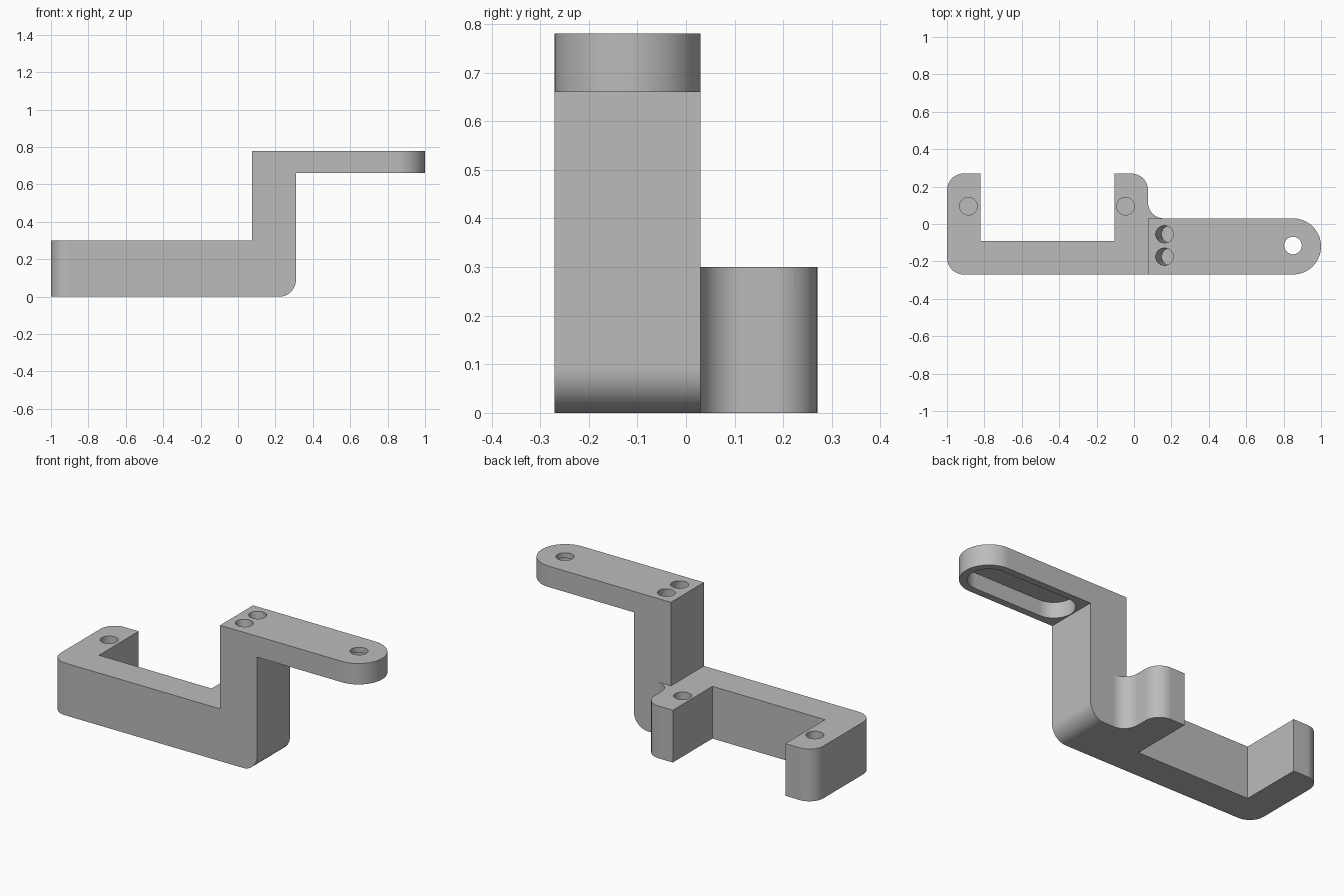
import bpy, bmesh
from math import sin, cos, radians
from mathutils import Matrix, Vector

cube = bpy.data.objects.get("Cube")
if cube:
    bpy.data.objects.remove(cube, do_unlink=True)

grey = bpy.data.materials.new("plain grey")
grey.use_nodes = True
colour = (0.5, 0.5, 0.5, 1)
grey.diffuse_color = colour
grey.node_tree.nodes["Principled BSDF"].inputs["Base Color"].default_value = colour


def arc(cx, cy, r, start, end, steps=16):
    angles = [radians(start + (end - start) * i / steps) for i in range(steps + 1)]
    return [(cx + r * cos(a), cy + r * sin(a)) for a in angles]


def finish(bm, name):
    bmesh.ops.recalc_face_normals(bm, faces=bm.faces)
    mesh = bpy.data.meshes.new(name)
    bm.to_mesh(mesh)
    bm.free()
    mesh.materials.append(grey)
    obj = bpy.data.objects.new(name, mesh)
    bpy.context.collection.objects.link(obj)
    return obj


def prism(name, outline, place, start, end):
    """Extrude a 2D outline; place(u, v, w) maps it into space."""
    bm = bmesh.new()
    face = bm.faces.new([bm.verts.new(place(u, v, start)) for u, v in outline])
    out = bmesh.ops.extrude_face_region(bm, geom=[face])
    shift = Vector(place(0, 0, end)) - Vector(place(0, 0, start))
    moved = [g for g in out["geom"] if isinstance(g, bmesh.types.BMVert)]
    bmesh.ops.translate(bm, verts=moved, vec=shift)
    return finish(bm, name)


def drill(name, centre, radius, depth, tilt=0):
    """Cylinder centred on the surface, reaching depth below it."""
    bm = bmesh.new()
    bmesh.ops.create_cone(
        bm, cap_ends=True, segments=48, radius1=radius, radius2=radius,
        depth=2 * depth,
        matrix=Matrix.Translation(centre) @ Matrix.Rotation(radians(tilt), 4, "Y"))
    return finish(bm, name)


def combine(body, tool, operation="DIFFERENCE"):
    mod = body.modifiers.new("cut", "BOOLEAN")
    mod.object, mod.operation, mod.solver = tool, operation, "EXACT"
    bpy.context.view_layer.objects.active = body
    bpy.ops.object.modifier_apply(modifier=mod.name)
    bpy.data.objects.remove(tool, do_unlink=True)


def flat(u, v, w):
    return (u, v, w)


def upright(u, v, w):
    return (u, w, v)


# Plan outline: rounded base with two rear lugs, and the round-ended arm
plan = (arc(-.91, -.18, .09, 180, 270)
        + arc(.85, -.12, .15, -90, 90, 32)
        + arc(.16, .115, .085, 270, 180)
        + arc(-.015, .18, .09, 0, 90)
        + [(-.105, .27), (-.105, -.09), (-.82, -.09), (-.82, .27)]
        + arc(-.91, .18, .09, 90, 180))
bracket = prism("stepped_bracket", plan, flat, -.1, .9)

# Stepped side profile: base, column and raised arm
side = ([(-1.1, 0)] + arc(.22, .09, .09, -90, 0)
        + [(.31, .66), (1.1, .66), (1.1, .78), (.075, .78), (.075, .3), (-1.1, .3)])
combine(bracket, prism("side_profile", side, upright, -.4, .4), "INTERSECT")

# The rear lug and its fillet stop at the top of the base
above = [(-.3, .03), (.4, .03), (.4, .4), (-.3, .4)]
combine(bracket, prism("lug_trim", above, flat, .3, 1))

# Slot pocket under the arm
slot = arc(.85, -.12, .11, -90, 90) + arc(.425, -.12, .11, 90, 270)
combine(bracket, prism("slot_cutter", slot, flat, .6, .75))

# Arm end hole, lug holes and slanted column holes
combine(bracket, drill("arm_hole", (.85, -.115, .78), .047, .2))
for x in (-.885, -.045):
    combine(bracket, drill("lug_hole", (x, .095, .3), .047, .2))
for y in (-.055, -.175):
    combine(bracket, drill("column_hole", (.163, y, .78), .046, .13, -13))

# Smooth the rounded walls and keep the edges crisp
bpy.ops.object.select_all(action="DESELECT")
bracket.select_set(True)
bpy.context.view_layer.objects.active = bracket
bpy.ops.object.shade_smooth_by_angle(angle=radians(30))
weighted = bracket.modifiers.new("weighted_normals", "WEIGHTED_NORMAL")
weighted.keep_sharp = True
